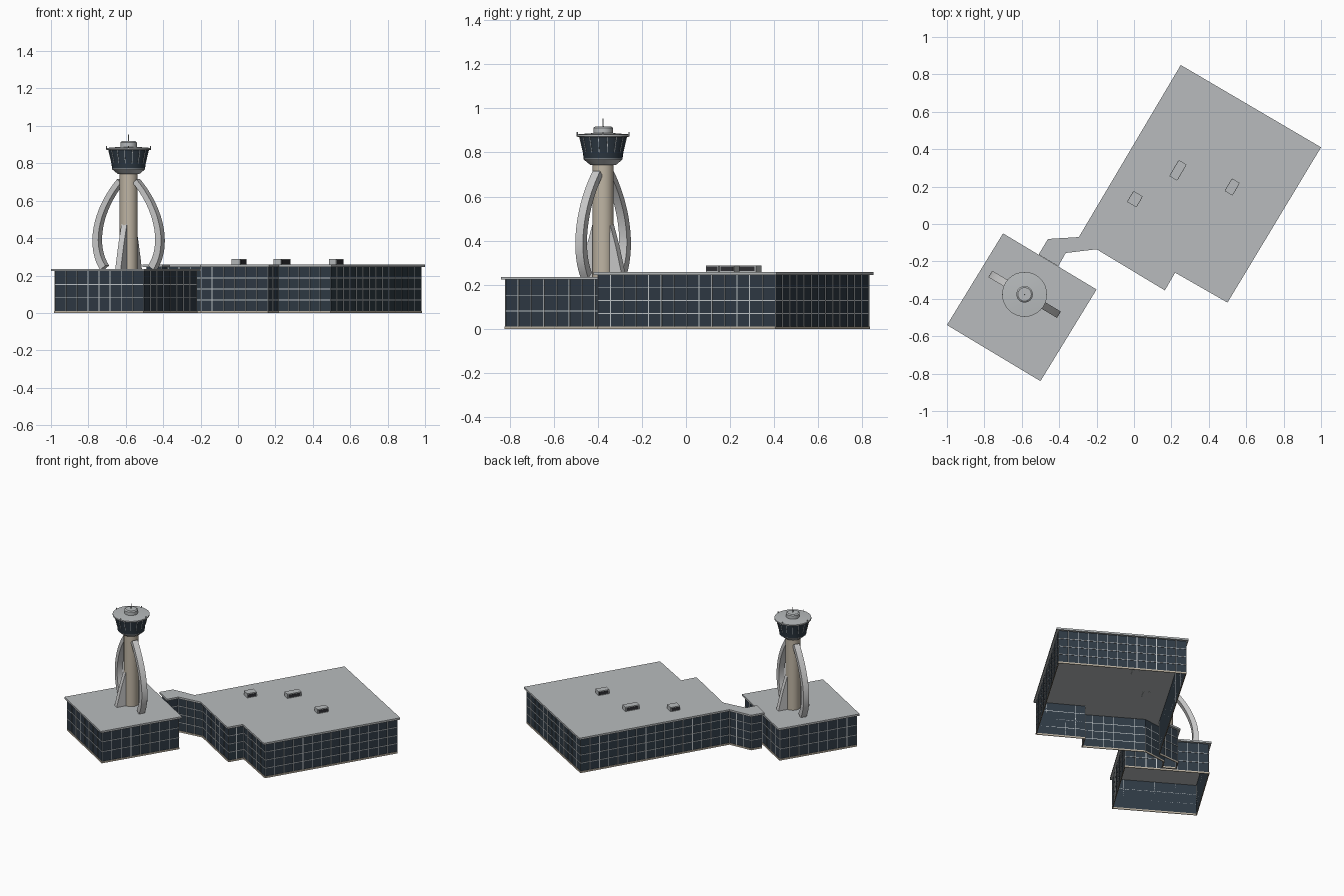
import bpy, bmesh, math
from mathutils import Vector, Matrix

if "Cube" in bpy.data.objects:
    bpy.data.objects.remove(bpy.data.objects["Cube"])

def material(name, c):
    m = bpy.data.materials.new(name)
    m.diffuse_color = (*c, 1)
    m.use_nodes = True
    m.node_tree.nodes["Principled BSDF"].inputs["Base Color"].default_value = m.diffuse_color
    return m

GLASS = material("dark_glass", (0.028, 0.042, 0.058))
VENT = material("vent_dark", (0.03, 0.03, 0.035))
METAL = material("frame_metal", (0.55, 0.58, 0.6))
ROOF = material("roof_grey", (0.48, 0.5, 0.51))
TAN = material("concrete_tan", (0.52, 0.46, 0.37))
WHITE = material("leg_white", (0.68, 0.69, 0.69))

ANG = math.radians(-30.7)                       # site rotation
U = Vector((math.cos(ANG), math.sin(ANG), 0))
W = Vector((-U.y, U.x, 0))
Z = Vector((0, 0, 1))
C = Vector((-0.585, -0.376, 0))                 # tower axis

def finish(name, bm, mat, recalc=True, smooth=False):
    if recalc:
        bmesh.ops.recalc_face_normals(bm, faces=bm.faces)
    me = bpy.data.meshes.new(name)
    bm.to_mesh(me)
    bm.free()
    me.materials.append(mat)
    ob = bpy.data.objects.new(name, me)
    bpy.context.collection.objects.link(ob)
    if smooth:
        bpy.ops.object.select_all(action='DESELECT')
        ob.select_set(True)
        bpy.context.view_layer.objects.active = ob
        bpy.ops.object.shade_smooth_by_angle(angle=math.radians(30))
    return ob

def loft(bm, rings, cap=True):
    """Join closed rings of points with quads."""
    vs = [[bm.verts.new(p) for p in r] for r in rings]
    n = len(vs[0])
    for a, b in zip(vs, vs[1:]):
        for i in range(n):
            j = (i + 1) % n
            bm.faces.new((a[i], a[j], b[j], b[i]))
    if cap:
        bm.faces.new(vs[0][::-1])
        bm.faces.new(vs[-1])
    return vs

def box(bm, c, u, w, su, sw, z0, z1):
    q = [c + u * a * su / 2 + w * b * sw / 2 for a, b in ((-1, -1), (1, -1), (1, 1), (-1, 1))]
    loft(bm, [[p + Z * z for p in q] for z in (z0, z1)])

def inset(poly, d):
    """Mitred inward offset of a counter-clockwise outline."""
    out = []
    for i, p in enumerate(poly):
        a = (p - poly[i - 1]).normalized()
        b = (poly[(i + 1) % len(poly)] - p).normalized()
        n1, n2 = Z.cross(a), Z.cross(b)
        out.append(p + (n1 + n2) * d / (1 + n1.dot(n2)))
    return out

def band(bm, poly, z0, z1, out, inn):
    """Hollow strip that runs round an outline."""
    o, i = inset(poly, -out), inset(poly, inn)
    rings = [[p + Z * z for p in r] for r, z in ((o, z0), (o, z1), (i, z1), (i, z0), (o, z0))]
    loft(bm, rings, cap=False)
    bmesh.ops.remove_doubles(bm, verts=bm.verts, dist=1e-6)

def building(name, pts, top, rows):
    poly = [Vector((x, y, 0)) for x, y in pts]
    wall, zc = inset(poly, 0.016), top - 0.013
    # roof slab with overhang
    bm = bmesh.new()
    loft(bm, [[p + Z * z for p in poly] for z in (zc, top)])
    finish(name + "_roof", bm, ROOF)
    # glass walls, open underneath
    bm = bmesh.new()
    loft(bm, [[p + Z * z for p in wall] for z in (0.0, zc)], cap=False)
    finish(name + "_glass_walls", bm, GLASS, recalc=False)
    # plinth strip
    bm = bmesh.new()
    band(bm, wall, 0, 0.011, 0.004, 0.002)
    finish(name + "_plinth", bm, TAN)
    # window grid
    bm = bmesh.new()
    for k in range(1, rows):
        z = 0.011 + (zc - 0.011) * k / rows
        band(bm, wall, z - 0.002, z + 0.002, 0.003, 0.0)
    for i, p in enumerate(wall):
        e = wall[(i + 1) % len(wall)] - p
        d = e.normalized()
        n = max(1, round(e.length / 0.065))
        for k in range(n):
            box(bm, p + e * k / n - Z.cross(d) * 0.0015, d, Z.cross(d), 0.004, 0.003, 0.011, zc)
    finish(name + "_window_grid", bm, METAL)

building("terminal", [(0.25, 0.85), (-0.295, -0.07), (-0.46, -0.08), (-0.51, -0.163),
                      (-0.405, -0.226), (-0.365, -0.155), (-0.20, -0.135), (0.165, -0.355),
                      (0.22, -0.26), (0.50, -0.42), (1.0, 0.41)], 0.258, 4)
building("tower_block", [(-0.70, -0.05), (-1.0, -0.54), (-0.50, -0.84), (-0.20, -0.35)], 0.236, 3)

# rooftop ventilation units with dark grilles on the long sides
for i, (x, y, su, sw) in enumerate(((0.005, 0.133, 0.055, 0.068), (0.235, 0.287, 0.046, 0.1),
                                    (0.525, 0.198, 0.046, 0.078))):
    c = Vector((x, y, 0))
    bm = bmesh.new()
    box(bm, c, U, W, su, sw, 0.244, 0.288)
    finish(f"roof_unit_{i + 1}", bm, ROOF)
    bm = bmesh.new()
    for s in (-1, 1):
        box(bm, c + U * s * su / 2, U, W, 0.003, sw * 0.84, 0.262, 0.282)
    finish(f"roof_unit_grille_{i + 1}", bm, VENT)

def lathe(name, prof, mat, n=32):
    bm = bmesh.new()
    loft(bm, [[C + Vector((r * math.cos(t), r * math.sin(t), z))
               for t in (2 * math.pi * k / n for k in range(n))] for r, z in prof])
    return finish(name, bm, mat, smooth=True)

# control tower shaft, cab and roof
lathe("tower_shaft", [(0.048, 0.225), (0.048, 0.75)], TAN)
lathe("cab_base", [(0.058, 0.743), (0.088, 0.768), (0.088, 0.775)], ROOF)
lathe("cab_glass", [(0.088, 0.772), (0.092, 0.8), (0.109, 0.872)], GLASS)
lathe("cab_roof", [(0.112, 0.87), (0.12, 0.873), (0.12, 0.882), (0.045, 0.888)], ROOF)
lathe("cab_drum", [(0.044, 0.884), (0.044, 0.912), (0.036, 0.918)], ROOF)
lathe("antenna", [(0.003, 0.915), (0.002, 0.955)], METAL, 8)

# cab window bars and roof edge posts
bm = bmesh.new()
for k in range(16):
    t = 2 * math.pi * (k + 0.5) / 16
    d = Vector((math.cos(t), math.sin(t), 0))
    s = Z.cross(d)
    loft(bm, [[C + d * (r + a) + s * b + Z * z for a, b in
               ((0, -0.0015), (0.002, -0.0015), (0.002, 0.0015), (0, 0.0015))]
              for r, z in ((0.0915, 0.8), (0.1085, 0.87))])
finish("cab_window_bars", bm, METAL)
bm = bmesh.new()
for k in range(4):
    d = Matrix.Rotation(k * math.pi / 2, 3, 'Z') @ Vector((0.117, 0, 0))
    box(bm, C + d, U, W, 0.004, 0.004, 0.876, 0.892)
finish("roof_posts", bm, METAL)

# bowed legs on both sides of the shaft
P = [Vector(p) for p in ((0.06, 0.715), (0.21, 0.56), (0.26, 0.36), (0.165, 0.23))]
def bez(t):
    s = 1 - t
    return P[0] * s**3 + P[1] * 3 * s * s * t + P[2] * 3 * s * t * t + P[3] * t**3

for name, sgn in (("left_leg", -1), ("right_leg", 1)):
    bm = bmesh.new()
    rings = []
    for k in range(21):
        t = k / 20
        o = bez(t)
        tan = (bez(t + 0.01) - bez(t - 0.01)).normalized()
        i = o + Vector((tan.y, -tan.x)) * (0.03 + 0.01 * t)
        rings.append([C + U * sgn * q.x + Z * q.y + W * h
                      for q, h in ((o, -0.02), (o, 0.02), (i, 0.02), (i, -0.02))])
    loft(bm, rings)
    finish(name, bm, WHITE, smooth=True)

# low fins on the other two sides
for name, sgn in (("front_fin", -1), ("back_fin", 1)):
    bm = bmesh.new()
    prof = [(0.04, 0.23), (0.112, 0.23), (0.095, 0.3), (0.075, 0.38), (0.046, 0.475)]
    loft(bm, [[C + W * sgn * r + Z * z + U * h for r, z in prof] for h in (-0.017, 0.017)])
    finish(name, bm, WHITE)
